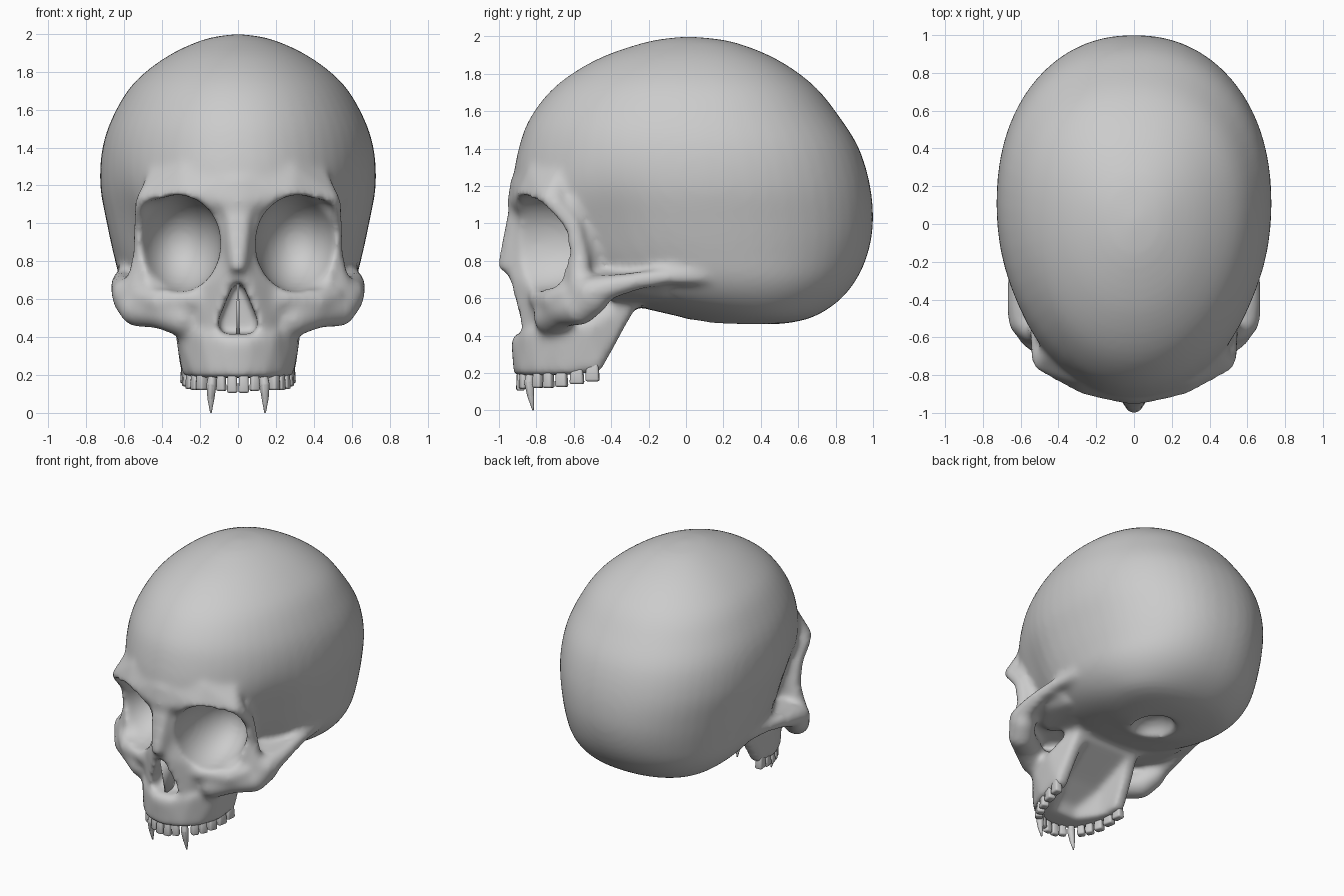
import bpy, bmesh, math
from mathutils import Vector, Matrix

if "Cube" in bpy.data.objects:
    bpy.data.objects.remove(bpy.data.objects["Cube"])

# ---------- helpers ----------
BALL = []
for i in range(60):
    h = 1 - 2 * (i + 0.5) / 60
    s = math.sqrt(1 - h * h)
    BALL.append(Vector((s * math.cos(i * 2.39996), s * math.sin(i * 2.39996), h)))


def hull(bm, pts):
    verts = [bm.verts.new(p) for p in pts]
    bmesh.ops.convex_hull(bm, input=verts)
    bmesh.ops.delete(bm, geom=[v for v in verts if not v.link_faces], context='VERTS')


def both(pts):
    return [(s * x, y, z) for x, y, z in pts for s in (1, -1)]


def sides(bm, pts):
    for s in (1, -1):
        hull(bm, [(s * x, y, z) for x, y, z in pts])


def balls(bm, knots):
    """Hull around balls (x, y, z, radius), on both sides."""
    for s in (1, -1):
        hull(bm, [Vector((s * k[0], k[1], k[2])) + d * k[3] for k in knots for d in BALL])


def chain(bm, knots):
    """Tapered round bar through (x, y, z, radius) knots."""
    for pair in zip(knots, knots[1:]):
        balls(bm, pair)


def ellipsoid(bm, c, r):
    for s in ((1, -1) if c[0] else (1,)):
        m = Matrix.Translation((s * c[0], c[1], c[2])) @ Matrix.Diagonal((*r, 1))
        bmesh.ops.create_uvsphere(bm, u_segments=32, v_segments=20, radius=1, matrix=m)


def make(name, bm):
    bmesh.ops.recalc_face_normals(bm, faces=bm.faces[:])
    me = bpy.data.meshes.new(name)
    bm.to_mesh(me)
    bm.free()
    for p in me.polygons:
        p.use_smooth = True
    ob = bpy.data.objects.new(name, me)
    bpy.context.collection.objects.link(ob)
    return ob


def remesh(ob, size):
    m = ob.modifiers.new("remesh", 'REMESH')
    m.mode, m.voxel_size, m.use_smooth_shade = 'VOXEL', size, True


def spline(rows, t):
    i = min(int(t), len(rows) - 2)
    u = t - i
    p = [rows[max(0, min(len(rows) - 1, i + k))] for k in (-1, 0, 1, 2)]
    return [b + 0.5 * u * (c - a + u * (2 * a - 5 * b + 4 * c - d + u * (3 * (b - c) + d - a)))
            for a, b, c, d in zip(*p)]


# ---------- braincase: horizontal egg sections (z, front y, back y, half width) ----------
ROWS = [(1.998, -.02, .04, .02), (1.97, -.21, .25, .18), (1.88, -.47, .48, .375),
        (1.74, -.69, .68, .55), (1.57, -.83, .82, .657), (1.4, -.895, .925, .715),
        (1.2, -.925, .985, .727), (1.0, -.89, 1.0, .692), (.83, -.78, .97, .655),
        (.69, -.6, .905, .615), (.58, -.35, .81, .535), (.5, -.03, .68, .41),
        (.465, .1, .53, .22), (.46, .25, .35, .03)]
bm = bmesh.new()
rings, N = [], 56
for k in range(4 * (len(ROWS) - 1) + 1):
    z, f, b, w = spline(ROWS, k / 4)
    yc = (f + b) / 2 + .08 * min(1, (b - f) / 1.5)
    ring = []
    for j in range(N):
        a = 2 * math.pi * j / N
        c, s = math.cos(a), math.sin(a)
        e = 2 / 2.2 if s > 0 else 1
        y = yc + math.copysign(abs(s) ** e, s) * (b - yc if s > 0 else yc - f)
        x = w * math.copysign(abs(c) ** e, c)
        x *= 1 - .08 * math.exp(-((y + .45) / .2) ** 2 - ((z - .92) / .27) ** 2)  # temple hollow
        ring.append(bm.verts.new((x, y, z)))
    rings.append(ring)
for r, q in zip(rings, rings[1:]):
    for j in range(N):
        bm.faces.new((r[j], r[j - 1], q[j - 1], q[j]))
bm.faces.new(rings[0])
bm.faces.new(rings[-1])

# ---------- face bones ----------
# mass around the orbits
hull(bm, both([(.48, -.74, 1.13), (.52, -.6, 1.12), (.535, -.565, .68), (.45, -.72, .61),
               (.2, -.83, .6), (.1, -.9, 1.1), (.45, -.45, 1.1), (.45, -.45, .66)]))
# nose bridge, then bone beside the nose opening
hull(bm, both([(.025, -1.012, .755), (.06, -.94, .96), (.06, -.945, 1.08), (.075, -.9, .72),
               (.1, -.87, .98), (.1, -.75, .7)]))
hull(bm, both([(.06, -.945, .72), (.13, -.88, .43), (.29, -.76, .6), (.1, -.86, .9),
               (.3, -.7, .45), (.15, -.6, .5), (.1, -.6, .95)]))
# brow blending into the forehead, ending in the outer corners
hull(bm, both([(.03, -.957, 1.1), (.29, -.902, 1.15), (.535, -.765, 1.13), (.545, -.69, 1.12),
               (.03, -.935, 1.24), (.3, -.84, 1.3), (.46, -.68, 1.3), (.4, -.5, 1.1),
               (.03, -.92, 1.05), (.3, -.86, 1.07), (.52, -.73, 1.05)]))
# outer orbit rim down to the cheekbone
chain(bm, [(.49, -.7, 1.1, .058), (.507, -.6, .98, .048), (.51, -.565, .82, .05),
           (.52, -.57, .7, .067), (.57, -.53, .6, .085)])
# cheekbone towards the jaw
chain(bm, [(.58, -.49, .6, .085), (.53, -.57, .545, .095), (.42, -.65, .54, .095),
           (.29, -.72, .5, .1)])
# cheek arch to the temple, the shelf behind it and the bone roof below
chain(bm, [(.585, -.51, .63, .085), (.61, -.4, .66, .065), (.62, -.25, .695, .05),
           (.61, -.1, .715, .045), (.585, .1, .72, .05)])
sides(bm, [(.61, -.48, .72), (.47, -.52, .72), (.62, -.1, .745), (.5, -.1, .745),
           (.61, -.42, .66), (.45, -.46, .66), (.6, -.1, .68), (.5, -.1, .64)])
sides(bm, [(.56, -.46, .66), (.33, -.5, .6), (.28, -.28, .57), (.5, -.1, .6), (.57, -.12, .66),
           (.5, -.46, .74), (.3, -.5, .74), (.3, -.1, .74), (.55, -.12, .74)])
# lower orbit rim
chain(bm, [(.5, -.63, .615, .06), (.42, -.71, .585, .06), (.22, -.79, .6, .06)])
# upper jaw with tooth ridge
hull(bm, both([(.04, -.92, .185), (.145, -.885, .185), (.23, -.805, .185), (.29, -.65, .19),
               (.3, -.46, .205), (.05, -.935, .385), (.2, -.855, .42), (.315, -.7, .42),
               (.335, -.52, .45), (.27, -.27, .55), (.25, -.24, .66), (.2, -.7, .55)]))
skull = make("skull", bm)

# ---------- hollows ----------
bm = bmesh.new()
ellipsoid(bm, (.31, -.8, .895), (.222, .37, .258))    # orbits
ellipsoid(bm, (.46, -.865, .87), (.26, .24, .235))    # open outer side of the orbits
balls(bm, [(.42, y, z, r) for y in (-.74, -1.0) for z, r in ((1.035, .098), (.75, .108))])
ellipsoid(bm, (0, .2, .455), (.14, .17, .12))         # opening in the skull base
hull(bm, both([(.022, -1.1, .7), (.115, -1.1, .48), (.1, -1.1, .415), (.02, -1.1, .405),
               (.02, -.77, .68), (.105, -.77, .48), (.085, -.77, .42)]))   # nose opening
hull(bm, both([(.11, -.77, .1), (.21, -.64, .1), (.235, -.45, .1), (.245, -.15, .1),
               (.08, -.71, .26), (.16, -.55, .37), (.2, -.22, .56)]))  # palate
cutter = make("hollow_cutter", bm)
cutter.hide_render = True
remesh(cutter, .02)

remesh(skull, .02)
cut = skull.modifiers.new("hollows", 'BOOLEAN')
cut.operation, cut.solver, cut.object = 'DIFFERENCE', 'EXACT', cutter
remesh(skull, .018)
soft = skull.modifiers.new("soften", 'SMOOTH')
soft.factor, soft.iterations = .5, 12

# bake the stack and drop the cutter
dg = bpy.context.evaluated_depsgraph_get()
dg.update()
baked = bpy.data.meshes.new_from_object(skull.evaluated_get(dg))
skull.modifiers.clear()
skull.data = baked
for p in baked.polygons:
    p.use_smooth = True
bpy.data.objects.remove(cutter)

# ---------- nasal septum ----------
bm = bmesh.new()
hull(bm, both([(.005, -.93, .68), (.005, -.86, .46), (.01, -.86, .4), (.01, -.74, .4),
               (.005, -.74, .69)]))
make("nasal_septum", bm)

# ---------- teeth: (x, y, bottom z, width, turn) ----------
TEETH = [(.03, -.885, .105, .056, 5), (.088, -.868, .115, .052, 22), (.19, -.79, .12, .054, 52),
         (.22, -.735, .12, .056, 62), (.246, -.665, .125, .066, 72),
         (.265, -.583, .14, .076, 80), (.275, -.5, .155, .076, 84)]
bm = bmesh.new()
for x, y, z0, w, turn in TEETH:
    for s in (1, -1):
        m = (Matrix.Translation((s * x, y, z0 + .05)) @ Matrix.Rotation(math.radians(s * turn), 4, 'Z')
             @ Matrix.Diagonal((w, .045 if y < -.8 else .056, .1, 1)))
        vs = bmesh.ops.create_cube(bm, size=1, matrix=m)['verts']
        for v in vs:
            if v.co.z > z0 + .05:   # narrower root
                v.co.x += (s * x - v.co.x) * .18
                v.co.y += (y - v.co.y) * .18
        edges = list({e for v in vs for e in v.link_edges})
        bmesh.ops.bevel(bm, geom=edges, offset=.012, segments=2, profile=.5, affect='EDGES')
make("upper_teeth", bm)

# ---------- long canines ----------
bm = bmesh.new()
chain(bm, [(.133, -.83, .21, .02), (.14, -.838, .15, .027), (.143, -.83, .08, .019),
           (.143, -.818, .005, .005)])
make("canine_teeth", bm)
